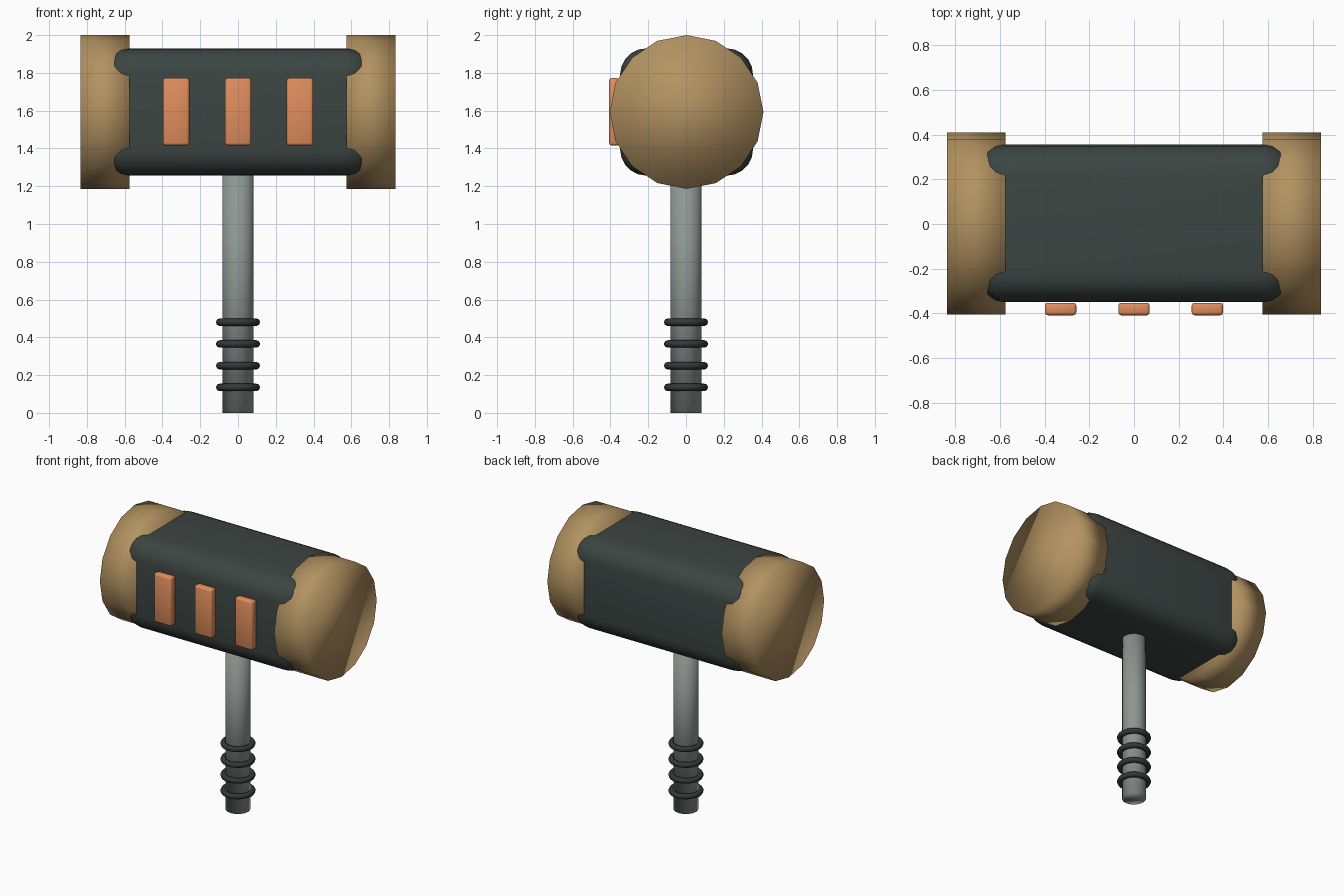
import bpy
from math import pi

if "Cube" in bpy.data.objects:
    bpy.data.objects.remove(bpy.data.objects["Cube"])

HEAD_Y, HEAD_Z = 0.003, 1.593


def material(name, rgb):
    m = bpy.data.materials.new(name)
    m.diffuse_color = (*rgb, 1)
    m.use_nodes = True
    m.node_tree.nodes["Principled BSDF"].inputs["Base Color"].default_value = m.diffuse_color
    return m


tan = material("tan", (0.45, 0.29, 0.12))
dark = material("dark_slate", (0.045, 0.06, 0.056))
steel = material("steel", (0.27, 0.31, 0.29))
rubber = material("rubber", (0.035, 0.04, 0.04))
orange = material("orange", (0.75, 0.27, 0.11))


def finish(name, mat):
    ob = bpy.context.object
    ob.name = name
    ob.data.materials.append(mat)
    bpy.ops.object.shade_smooth()
    return ob


def rounded_box(name, mat, loc, size, radius, segments):
    bpy.ops.mesh.primitive_cube_add(size=1, location=loc)
    bpy.context.object.scale = size
    bpy.ops.object.transform_apply(location=False, rotation=False, scale=True)
    ob = finish(name, mat)
    bevel = ob.modifiers.new("bevel", "BEVEL")
    bevel.width = radius
    bevel.segments = segments
    return ob


# Head: rounded block whose corners poke through the striking caps
rounded_box("head_block", dark, (0, HEAD_Y, HEAD_Z), (1.43, 0.704, 0.674), 0.14, 5)

# Striking caps: 16-sided drums at both ends
for side, label in ((-1, "left"), (1, "right")):
    bpy.ops.mesh.primitive_cylinder_add(
        vertices=16, radius=0.407, depth=0.26,
        location=(side * 0.705, HEAD_Y, HEAD_Z), rotation=(0, pi / 2, 0))
    finish(label + "_cap", tan)

# Front panels
for i in (-1, 0, 1):
    rounded_box(f"front_panel_{i + 2}", orange, (i * 0.328, -0.38, 1.594),
                (0.14, 0.056, 0.356), 0.013, 2)

# Handle, running up into the head
bpy.ops.mesh.primitive_cylinder_add(vertices=16, radius=0.083, depth=1.4,
                                    location=(0, 0, 0.7))
finish("handle", steel)

# Grip rings
for i in range(4):
    bpy.ops.mesh.primitive_torus_add(
        major_radius=0.097, minor_radius=0.02, major_segments=24,
        minor_segments=8, location=(0, 0, 0.135 + i * 0.115))
    finish(f"grip_ring_{i + 1}", rubber)
